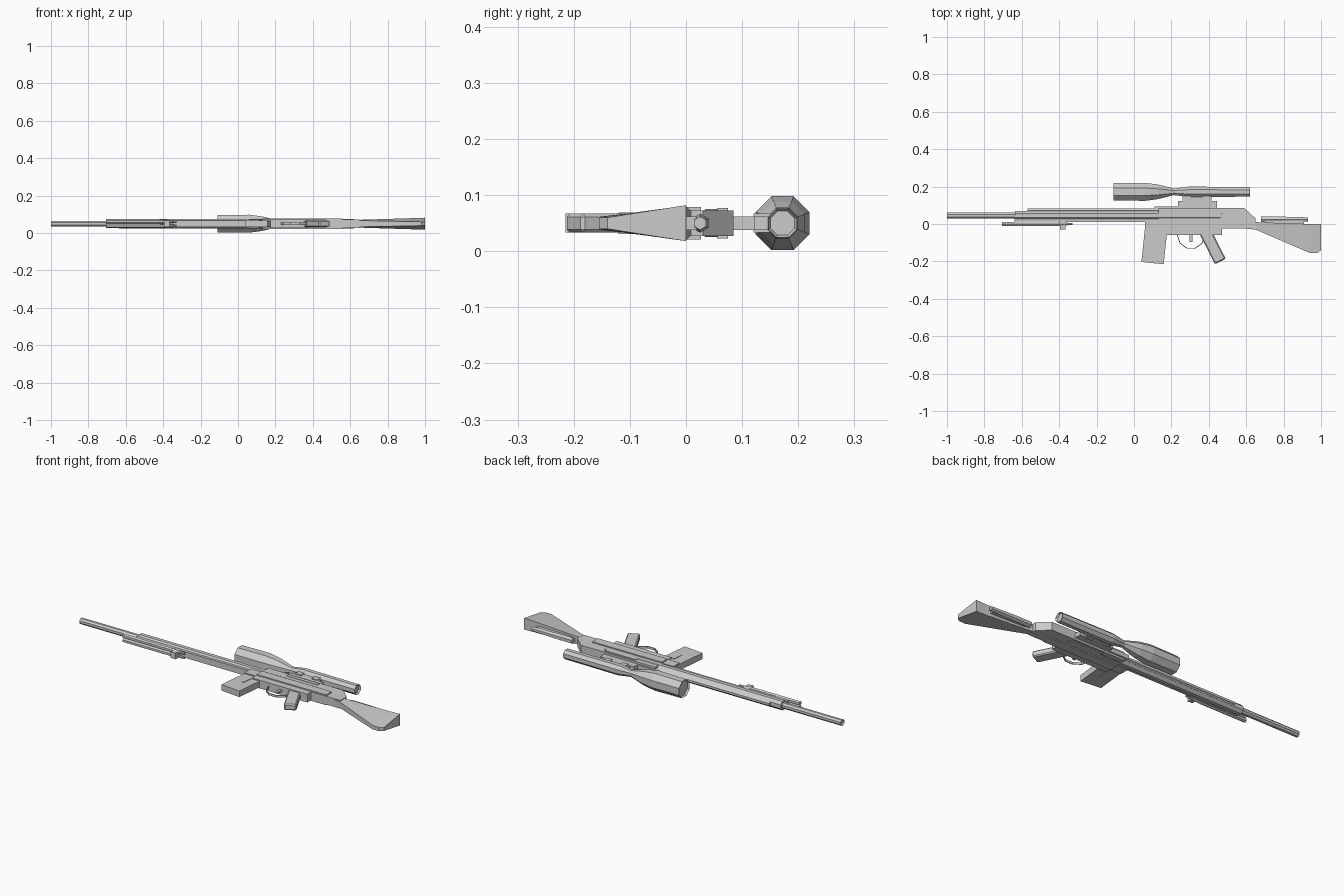
import bpy
import bmesh
import math
from mathutils import Vector

cube = bpy.data.objects.get("Cube")
if cube:
    bpy.data.objects.remove(cube, do_unlink=True)

# Shared heights across the side outline, and shared half thicknesses
MIDDLE = 0.05
BORE = 0.045
SCOPE = 0.172
SLIM, MEDIUM, WIDE = 0.012, 0.017, 0.023

# The single colour
grey = bpy.data.materials.new("plain_grey")
grey.use_nodes = True
grey.diffuse_color = (0.6, 0.6, 0.6, 1)
shader = grey.node_tree.nodes["Principled BSDF"]
shader.inputs["Base Color"].default_value = grey.diffuse_color


def loft(name, rings):
    """Skin a list of equal-length point rings and cap both ends."""
    bm = bmesh.new()
    loops = [[bm.verts.new(point) for point in ring] for ring in rings]
    for near, far in zip(loops, loops[1:]):
        for i in range(len(near)):
            bm.faces.new((near[i - 1], near[i], far[i], far[i - 1]))
    bm.faces.new(loops[0])
    bm.faces.new(loops[-1])
    bmesh.ops.recalc_face_normals(bm, faces=bm.faces)
    mesh = bpy.data.meshes.new(name)
    bm.to_mesh(mesh)
    bm.free()
    mesh.materials.append(grey)
    part = bpy.data.objects.new(name, mesh)
    bpy.context.collection.objects.link(part)
    return part


def tube(name, profile, y, sides=8, z=MIDDLE, recess=0):
    """Faceted tube along x from (x, radius) pairs, with optional sunken ends."""
    if recess:
        (first, r_first), (last, r_last) = profile[0], profile[-1]
        profile = [(first + recess, r_first - recess / 2), *profile,
                   (last - recess, r_last - recess / 2)]
    angles = [math.tau * (i + 0.5) / sides for i in range(sides)]
    return loft(name, [[(x, y + radius * math.cos(a), z + radius * math.sin(a))
                        for a in angles] for x, radius in profile])


def plate(name, outline, half):
    """Side outline extruded evenly about the middle plane."""
    return loft(name, [[(x, y, z) for x, y in outline]
                       for z in (MIDDLE - half, MIDDLE + half)])


def box(name, left, right, bottom, top, half):
    """Straight block given by its side rectangle and half thickness."""
    return plate(name, [(left, bottom), (right, bottom), (right, top), (left, top)], half)


def hanging_block(name, x, y, length, width, lean, half):
    """Block hanging from the middle of its upper edge, leaning by degrees."""
    down = Vector((math.sin(math.radians(lean)), -math.cos(math.radians(lean))))
    across = Vector((-down.y, down.x)) * width / 2
    start = Vector((x, y))
    end = start + down * length
    return plate(name, [start - across, end - across, end + across, start + across], half)


def chamfer(part, width):
    """Cut the sharp edges of a part with single flat bevels."""
    modifier = part.modifiers.new("chamfer", "BEVEL")
    modifier.width = width
    modifier.segments = 1


# Barrel and fore-end
tube("barrel", [(-1, MEDIUM), (-0.6, MEDIUM)], BORE, recess=0.01)
tube("handguard", [(-0.635, 0.027), (0.46, 0.027), (0.52, MEDIUM)], BORE)
tube("gas_tube", [(-0.57, SLIM), (0.24, SLIM)], 0.072, sides=6)
box("lower_fore_end", -0.64, 0.14, 0.012, BORE, MEDIUM)

# Support legs folded under the barrel
for side, z in (("left", MIDDLE + SLIM), ("right", MIDDLE - SLIM)):
    tube(side + "_folded_leg", [(-0.705, SLIM), (-0.42, SLIM), (-0.33, SLIM / 2)],
         0, sides=6, z=z)
box("leg_hinge", -0.64, -0.56, 0, BORE, MEDIUM)
hanging_block("leg_foot", -0.38, 0.02, 0.05, 0.03, 0, MEDIUM)

# Receiver
plate("upper_receiver", [(0.13, -0.025), (0.13, 0.085), (0.59, 0.085),
                         (0.65, 0.03), (0.65, -0.025)], WIDE)
box("lower_receiver", 0.13, 0.47, -0.06, 0, WIDE)
box("receiver_side_panels", 0.13, 0.56, -0.022, 0.027, 0.029)
box("magazine_well", 0.06, 0.16, -0.03, 0.025, WIDE)
box("top_rail", 0.11, 0.43, 0.08, 0.093, SLIM)
box("ejection_cover", 0.26, 0.45, 0.055, 0.075, WIDE + 0.004)

# Magazine, grip and trigger
hanging_block("magazine", 0.12, -0.01, 0.2, 0.12, -6, MEDIUM)
hanging_block("magazine_rib", 0.12, -0.06, 0.06, 0.01, -6, MEDIUM + 0.002)
grip = hanging_block("grip", 0.38, -0.04, 0.18, 0.065, 27, MEDIUM)
chamfer(grip, SLIM / 2)
hanging_block("trigger", 0.305, -0.05, BORE, 0.015, 0, 0.005)

# Trigger guard: a thin faceted half ring
arc = [Vector((math.cos(a), -math.sin(a))) * 0.075
       for a in (math.pi * i / 5 for i in range(6))]
hub = Vector((0.305, -0.06))
plate("trigger_guard", [hub + v for v in arc] + [hub + v * 0.94 for v in reversed(arc)],
      SLIM / 2)

# Stock: wider towards the butt along its top, thinner along its bottom
sections = []
for x, top, bottom in ((0.55, 0.03, -0.02), (0.65, 0.01, -0.03),
                       (0.94, 0, -0.155), (0.98, 0, -0.155), (1, 0, -0.14)):
    upper, lower = 0.032 * x, 0.03 - 0.02 * x
    sections.append([(x, top, MIDDLE - upper), (x, top, MIDDLE + upper),
                     (x, bottom, MIDDLE + lower), (x, bottom, MIDDLE - lower)])
loft("stock", sections)
tube("cheek_rest", [(0.68, MEDIUM), (0.78, MEDIUM), (0.93, SLIM)], 0.025, sides=6)
box("cheek_rest_base", 0.7, 0.91, -0.01, 0.02, SLIM)

# Scope with sunken lenses, and its mount
tube("scope", [(-0.11, 0.05), (0.06, 0.052), (0.13, 0.042), (0.215, 0.019),
               (0.29, 0.03), (0.62, 0.028)], SCOPE, recess=0.01)
box("scope_mount_base", 0.235, 0.445, 0.085, 0.122, SLIM)
box("scope_mount_block", 0.26, 0.415, 0.12, 0.15, SLIM)
for name, x in (("front_clamp", 0.27), ("rear_clamp", 0.37)):
    box(name, x, x + 0.035, 0.12, 0.15, MEDIUM)
